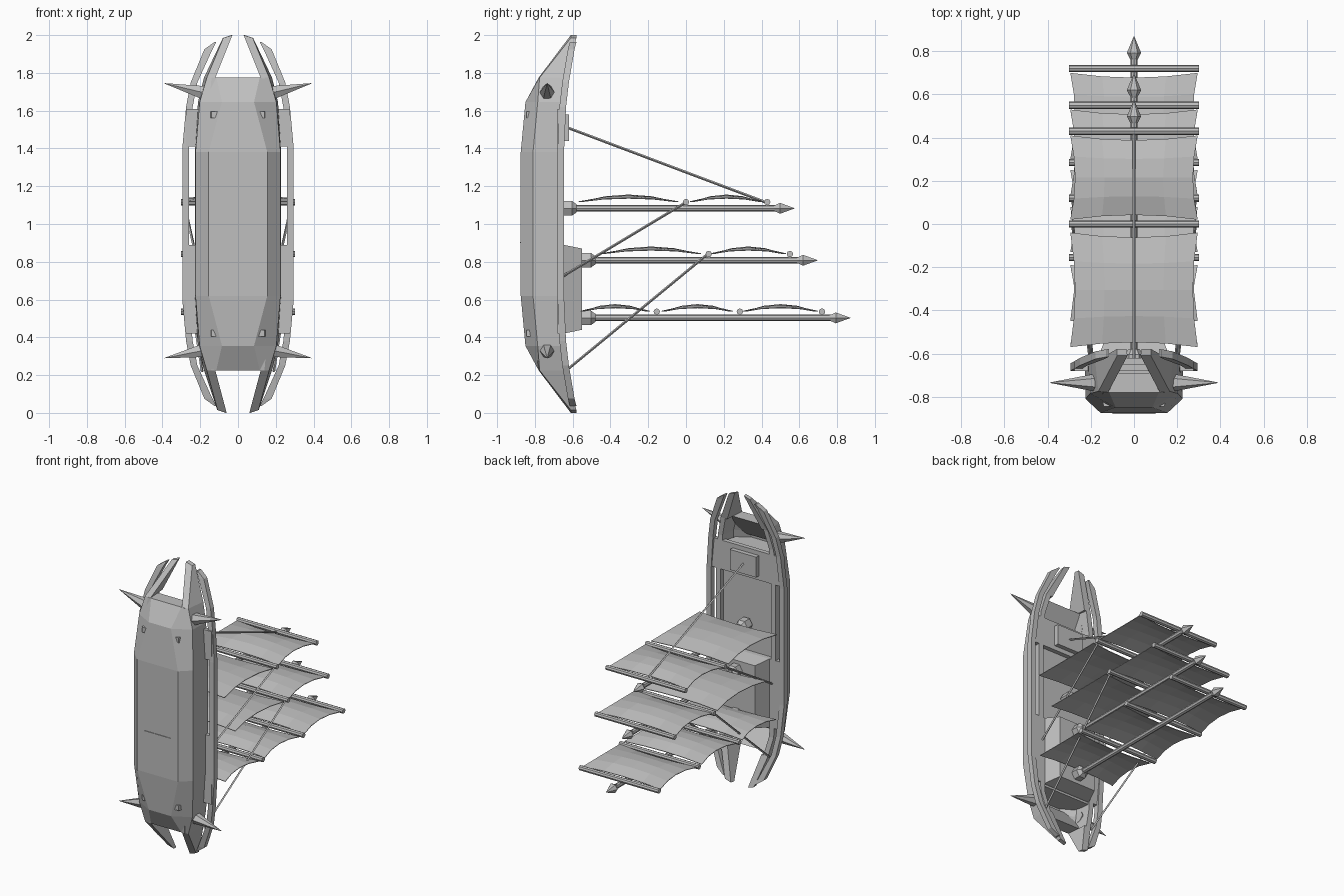
import bpy, bmesh, math
from mathutils import Vector

cube = bpy.data.objects.get("Cube")
if cube:
    bpy.data.objects.remove(cube, do_unlink=True)

grey = bpy.data.materials.new("plain_grey")
grey.use_nodes = True
colour = (0.52, 0.52, 0.52, 1)
grey.diffuse_color = colour
grey.node_tree.nodes["Principled BSDF"].inputs["Base Color"].default_value = colour


def finish(name, bm, mirror=False):
    bmesh.ops.recalc_face_normals(bm, faces=bm.faces)
    mesh = bpy.data.meshes.new(name)
    bm.to_mesh(mesh)
    bm.free()
    mesh.materials.append(grey)
    ob = bpy.data.objects.new(name, mesh)
    bpy.context.collection.objects.link(ob)
    if mirror:
        ob.modifiers.new("mirror", "MIRROR")
    return ob


def loft(name, rings, mirror=False):
    """Skin closed rings of points and cap both ends."""
    bm = bmesh.new()
    rows = [[bm.verts.new(p) for p in ring] for ring in rings]
    n = len(rows[0])
    for a, b in zip(rows, rows[1:]):
        for i in range(n):
            j = (i + 1) % n
            bm.faces.new((a[i], a[j], b[j], b[i]))
    bm.faces.new(rows[0])
    bm.faces.new(rows[-1])
    return finish(name, bm, mirror)


def rod(name, start, end, profile, sides=6, mirror=False):
    """Turned part: profile is (distance along the axis, radius)."""
    start, axis = Vector(start), Vector(end) - Vector(start)
    turn = axis.to_track_quat("Z", "Y")
    rings = []
    for d, r in profile:
        rings.append([start + turn @ Vector((r * math.cos(t), r * math.sin(t), d * axis.length))
                      for t in (2 * math.pi * i / sides for i in range(sides))])
    return loft(name, rings, mirror)


def rect(w, y, z0, z1):
    return [(-w, y, z0), (w, y, z0), (w, y, z1), (-w, y, z1)]


def block(name, base, top):
    return loft(name, [rect(*base), rect(*top)])


# Hull shell: half height, keel x/y, chine x/y, sheer x/y
STATIONS = [(0.38, .155, -.875, .225, -.81, .228, -.65),
            (0.645, .085, -.85, .203, -.785, .212, -.65),
            (0.775, .115, -.78, .165, -.775, .18, -.635)]
T = 0.035


def hull_ring(z, kx, ky, cx, cy, sx, sy):
    half = [(kx, ky), (cx, cy), (sx, sy), (sx - T, sy), (cx - T, cy + T * .8), (kx - T / 2, ky + T)]
    loop = half + [(-x, y) for x, y in reversed(half)]
    return [(x, y, z) for x, y in loop]


rings = [hull_ring(1 - s[0], *s[1:]) for s in reversed(STATIONS)]
rings += [hull_ring(1 + s[0], *s[1:]) for s in STATIONS]
loft("hull", rings)

# Both ends: curved prongs carrying on the hull sides, thick rim, bulkhead of the well
for end, f, dx in (("upper", 1, 0), ("lower", -1, .03)):
    loft(end + "_hull_prong", [
        [(x, y, 1 + f * .775) for x, y in ((.165, -.775), (.18, -.635), (.13, -.635), (.12, -.78))],
        [(.078 + dx, -.61, 1 + f * .985), (.08 + dx, -.58, 1 + f * .985),
         (.035 + dx, -.58, 1 + f), (.03 + dx, -.61, 1 + f)]], True)
    loft(end + "_rim", [[(x, -.78, 1 + f * .775), (x, -.69, 1 + f * .775), (x * 1.1, -.80, 1 + f * .62)]
                        for x in (-.14, .14)])
    block(end + "_bulkhead", (.14, -.845, 1 + f * .56, 1 + f * .595),
          (.19, -.66, 1 + f * .56, 1 + f * .595))

# Outer rails: half height, inner x, outer x, back y
RAIL = [(0.4, .26, .295, -.645), (0.62, .24, .275, -.635), (0.75, .215, .25, -.62),
        (0.925, .135, .178, -.59), (0.963, .115, .125, -.58)]
rail = [(-h, a, b, y) for h, a, b, y in reversed(RAIL)] + RAIL
loft("outer_rail", [[(a, y - .035, 1 + h), (b, y - .035, 1 + h), (b, y, 1 + h), (a, y, 1 + h)]
                    for h, a, b, y in rail], True)

# Decks
block("deck_floor", (.2, -.71, .42, 1.59), (.2, -.68, .42, 1.59))
block("lower_deck", (.275, -.68, .42, .89), (.275, -.65, .42, .89))
block("upper_deck", (.275, -.68, 1.41, 1.61), (.275, -.65, 1.41, 1.61))
block("raised_deck", (.18, -.65, .42, .89), (.14, -.55, .44, .87))
block("deck_hatch", (.1, -.65, 1.44, 1.58), (.1, -.62, 1.44, 1.58))
block("keel_strip", (.1, -.879, .9, .906), (.1, -.87, .9, .906))

# Side spikes
for end, z, tip in (("upper", 1.69, 1.745), ("lower", .335, .29)):
    rod(end + "_spike", (.16, -.735, z), (.39, -.735, tip), [(0, .045), (1, .001)], 6, True)


def sail(name, y0, y1, z0, nx=4, ny=4):
    """Billowing sheet with hollow edges."""
    bm = bmesh.new()
    grid = []
    for j in range(ny + 1):
        v = 2 * j / ny - 1
        row = []
        for i in range(nx + 1):
            u = 2 * i / nx - 1
            x = u * (.295 - .022 * (1 - v * v))
            y = (y0 + y1) / 2 + v * ((y1 - y0) / 2 - .022 * (1 - u * u))
            z = z0 + (1 - v * v) * (.018 + .018 * (1 - u * u))
            row.append(bm.verts.new((x, y, z)))
        grid.append(row)
    for a, b in zip(grid, grid[1:]):
        for i in range(nx):
            bm.faces.new((a[i], a[i + 1], b[i + 1], b[i]))
    ob = finish(name, bm)
    thick = ob.modifiers.new("cloth", "SOLIDIFY")
    thick.thickness = .004


# Masts with collars, pointed heads, yards and sails
MASTS = [("upper", 1.083, -.65, .575, (0, .43), ((-.57, -.04), (.02, .41))),
         ("middle", .808, -.55, .697, (.12, .55), ((-.45, .08), (.13, .53))),
         ("lower", .503, -.55, .87, (-.155, .285, .72), ((-.56, -.19), (-.13, .25), (.30, .70)))]
for name, z, foot, tip, yards, sails in MASTS:
    rod(name + "_mast", (0, foot, z), (0, tip - .1, z), [(0, .017), (1, .017)], 8)
    rod(name + "_mast_collar", (0, foot - .01, z), (0, foot + .07, z),
        [(0, .045), (.7, .045), (1, .025)], 6)
    rod(name + "_mast_head", (0, tip - .11, z), (0, tip, z), [(0, .016), (.3, .033), (1, .001)], 6)
    for i, y in enumerate(yards):
        rod(f"{name}_yard_{i + 1}", (-.302, y, z + .033), (.302, y, z + .033), [(0, .017), (1, .017)], 8)
    for i, (a, b) in enumerate(sails):
        sail(f"{name}_sail_{i + 1}", a, b, z + .037)

# Rigging
line = [(0, .007), (1, .007)]
rod("fore_stay", (0, -.64, 1.515), (0, .43, 1.112), line, 4)
rod("upper_side_stay", (.2, -.65, .725), (.285, 0, 1.115), line, 4, True)
rod("lower_side_stay", (.19, -.64, .22), (.285, .12, .845), line, 4, True)
